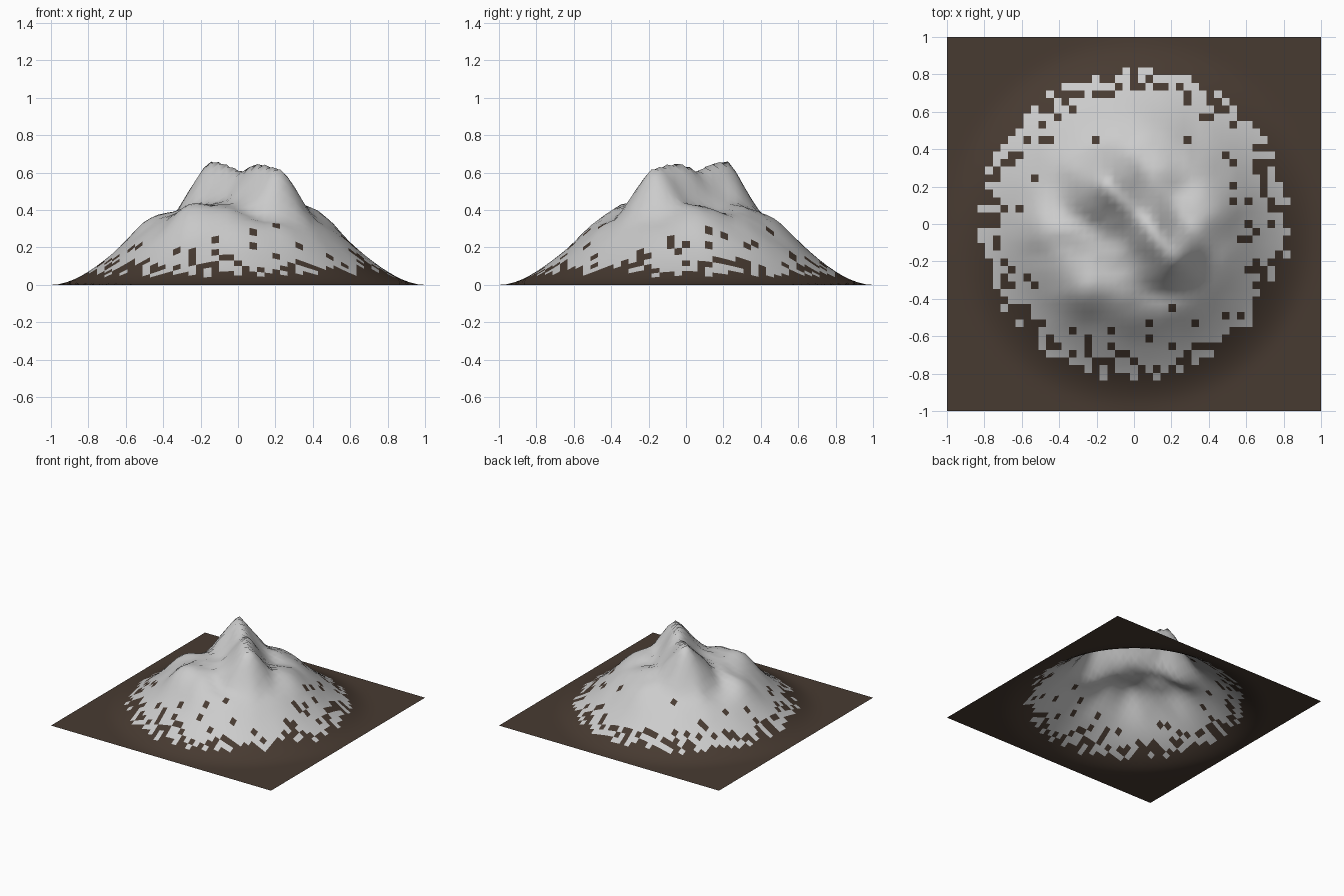
import bpy, bmesh, math, random
from mathutils import Vector, noise

if "Cube" in bpy.data.objects:
    bpy.data.objects.remove(bpy.data.objects["Cube"])

random.seed(4)
CELLS = 49

# crest of the summit ridge with a spur at each end (x, y, height factor)
CREST = [(-0.36, 0.33, 0.53), (-0.26, 0.28, 0.60), (-0.15, 0.23, 0.75),
         (-0.06, 0.13, 0.67), (0.03, 0.06, 0.62), (0.12, -0.06, 0.66),
         (0.23, -0.18, 0.73), (0.32, -0.26, 0.62), (0.42, -0.34, 0.53)]
# shoulders and hollows: x, y, radius, amount
LUMPS = [(-0.50, -0.03, 0.11, 0.08), (-0.27, -0.38, 0.13, 0.11),
         (0.0, -0.43, 0.12, 0.06), (0.12, 0.50, 0.14, 0.06),
         (0.46, 0.06, 0.14, 0.06), (0.36, 0.36, 0.12, 0.02),
         (0.20, 0.18, 0.11, -0.04), (-0.36, 0.13, 0.12, -0.07),
         (-0.18, -0.12, 0.12, -0.03), (0.14, -0.36, 0.10, -0.05)]


def ridge(x, y):
    """Tent-shaped ridge falling away from the crest line."""
    best = 0
    p = Vector((x, y))
    for a, b in zip(CREST, CREST[1:]):
        a2, b2 = Vector(a[:2]), Vector(b[:2])
        t = max(0, min(1, (p - a2).dot(b2 - a2) / (b2 - a2).length_squared))
        d = (p - a2.lerp(b2, t)).length
        best = max(best, a[2] + (b[2] - a[2]) * t - 1.2 * max(0, d - 0.015))
    return best


def height(x, y):
    r2 = x * x + y * y
    if r2 >= 1:
        return 0
    n = 0.48 + 0.07 * min(1, max(0, (math.sqrt(r2) - 0.25) / 0.25))
    for cx, cy, rad, amt in LUMPS:
        n += amt * math.exp(-((x - cx) ** 2 + (y - cy) ** 2) / rad ** 2)
    rough = max(0, 1 - r2 * 1.4)
    n += 0.05 * rough * noise.fractal(Vector((x * 4, y * 4, 3.7)), 0.9, 2.0, 4)
    crest = ridge(x, y) + 0.025 * noise.noise(Vector((x * 9, y * 9, 1.3)))
    # blend ridge and plateau softly
    k = 0.06
    h = max(0, min(1, 0.5 + 0.5 * (crest - n) / k))
    n = n + (crest - n) * h + k * h * (1 - h)
    return (1 - r2) ** 2 * n


def material(name, color):
    m = bpy.data.materials.new(name)
    m.diffuse_color = (*color, 1)
    m.use_nodes = True
    m.node_tree.nodes["Principled BSDF"].inputs["Base Color"].default_value = m.diffuse_color
    return m


# mountain surface: one grid raised into a peak
bm = bmesh.new()
bmesh.ops.create_grid(bm, x_segments=CELLS, y_segments=CELLS, size=1)
for v in bm.verts:
    v.co.z = height(v.co.x, v.co.y)

# bare earth at the foot, scattered up into the pale rock
for f in bm.faces:
    f.smooth = True
    z = f.calc_center_median().z
    if z < 0.05:
        cover = 0
    elif z < 0.16:
        cover = 0.4 + (z - 0.05) * 4.2
    else:
        cover = min(1, 0.86 + (z - 0.16) * 0.85)
    f.material_index = 0 if random.random() < cover else 1

mesh = bpy.data.meshes.new("mountain")
bm.to_mesh(mesh)
bm.free()
mesh.materials.append(material("pale_rock", (0.8, 0.8, 0.8)))
mesh.materials.append(material("brown_earth", (0.064, 0.043, 0.031)))
bpy.context.collection.objects.link(bpy.data.objects.new("mountain", mesh))
